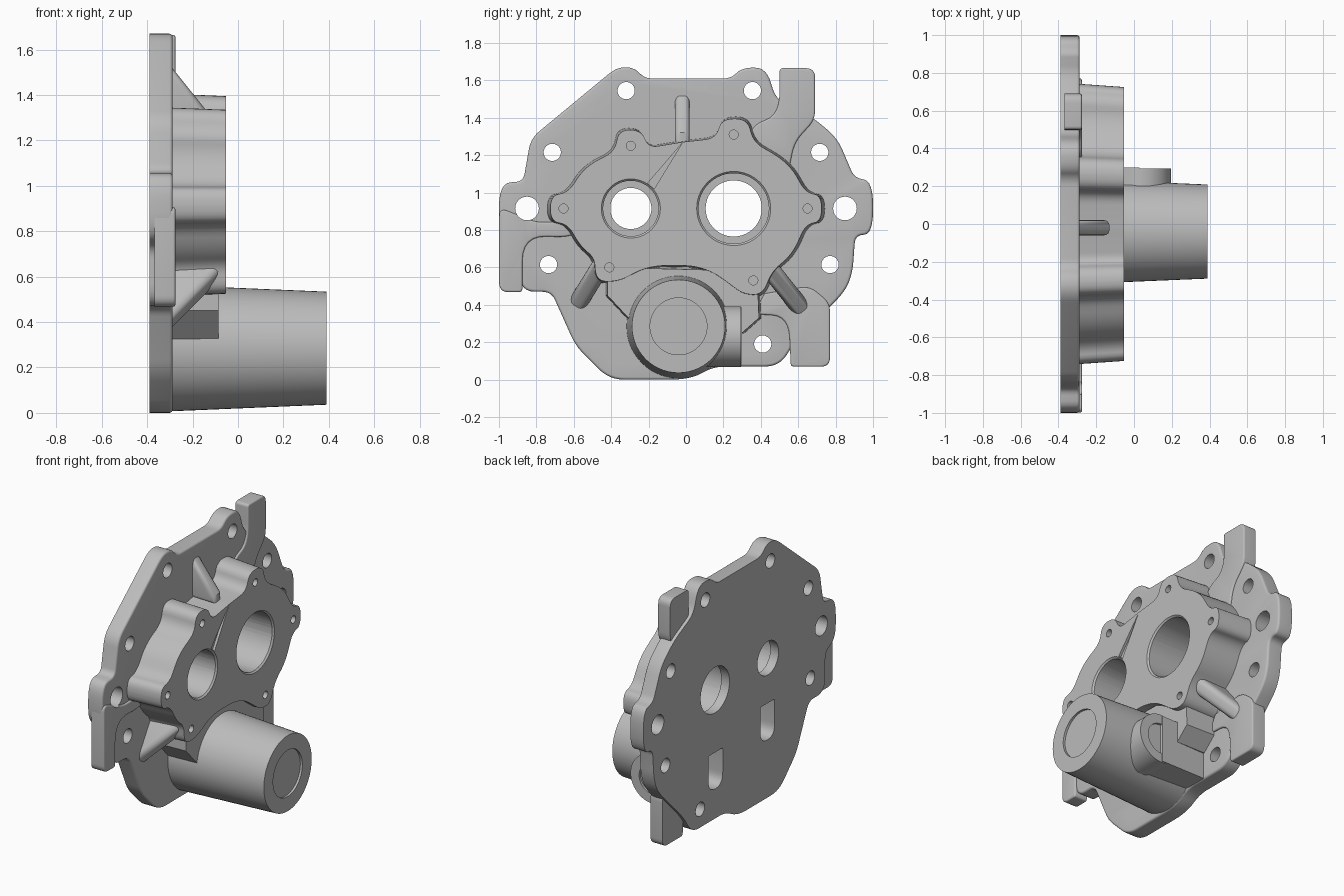
import bpy, bmesh, math
from mathutils import Matrix, Vector

if "Cube" in bpy.data.objects:
    bpy.data.objects.remove(bpy.data.objects["Cube"])

metal = bpy.data.materials.new("cast_metal_grey")
metal.use_nodes = True
GREY = (0.5, 0.5, 0.5, 1)
metal.diffuse_color = GREY
metal.node_tree.nodes["Principled BSDF"].inputs["Base Color"].default_value = GREY

# Axis frame: profile u runs along y, v along z, and depth w along x
FACE = Matrix(((0, 0, 1, 0), (1, 0, 0, 0), (0, 1, 0, 0), (0, 0, 0, 1)))


def finish(bm, name):
    bmesh.ops.recalc_face_normals(bm, faces=bm.faces)
    mesh = bpy.data.meshes.new(name)
    bm.to_mesh(mesh)
    bm.free()
    mesh.materials.append(metal)
    ob = bpy.data.objects.new(name, mesh)
    bpy.context.collection.objects.link(ob)
    return ob


def rounded(corners, steps=6):
    """Turn (u, v, radius) corners into an outline with curved corners."""
    out = []
    for i, (u, v, r) in enumerate(corners):
        p = Vector((u, v))
        a = Vector(corners[i - 1][:2]) - p
        b = Vector(corners[(i + 1) % len(corners)][:2]) - p
        if not r:
            out.append(p)
            continue
        a = p + a.normalized() * min(r, a.length * .48)
        b = p + b.normalized() * min(r, b.length * .48)
        for k in range(steps + 1):
            t = k / steps
            out.append(a * (1 - t) ** 2 + p * 2 * t * (1 - t) + b * t * t)
    return out


def inset(points, d):
    """Move a closed outline inward by d with mitred corners."""
    n = len(points)
    area = sum(points[i - 1].cross(points[i]) for i in range(n))
    sign = 1 if area > 0 else -1
    out = []
    for i, p in enumerate(points):
        a = (p - points[i - 1]).normalized()
        b = (points[(i + 1) % n] - p).normalized()
        normal = Vector((-a.y - b.y, a.x + b.x)) * sign
        out.append(p + normal * d / max(1 + a.dot(b), .4))
    return out


def prism(name, outline, w0, w1, frame=FACE, bevel=0, both=False, flare=0):
    """Extrude an outline; flare widens the w0 end for casting draft."""
    top = [Vector(p) for p in outline]
    n = len(top)
    mid = sum(top, Vector((0, 0))) / n
    base = [mid + (p - mid) * (1 + flare) for p in top]
    arc = [k * math.pi / 8 for k in range(5)] if bevel else [0]
    rings = [(inset(top, bevel * (1 - math.cos(t))),
              w1 - bevel * (1 - math.sin(t))) for t in arc]
    if both:
        rings = [(ring, w0 + w1 - w) for ring, w in reversed(rings)] + rings
    else:
        rings.insert(0, (base, w0))
    bm = bmesh.new()
    loops = [[bm.verts.new((p.x, p.y, w)) for p in ring] for ring, w in rings]
    bm.faces.new(loops[0])
    bm.faces.new(loops[-1])
    for low, high in zip(loops, loops[1:]):
        for i in range(n):
            bm.faces.new((low[i - 1], low[i], high[i], high[i - 1]))
    bm.transform(frame)
    return finish(bm, name)


def rod(name, centre, axis, length, r0, r1=None):
    """Cylinder or cone starting at centre and running along axis."""
    bm = bmesh.new()
    bmesh.ops.create_cone(bm, cap_ends=True, segments=56, radius1=r0,
                          radius2=r0 if r1 is None else r1, depth=length)
    turn = Vector((0, 0, 1)).rotation_difference(Vector(axis)).to_matrix().to_4x4()
    bm.transform(Matrix.Translation(centre) @ turn
                 @ Matrix.Translation((0, 0, length / 2)))
    return finish(bm, name)


def rib(name, outer, inner, width, height):
    """Sloping stiffener from the plate up to the raised housing."""
    o, i = Vector((0, *outer)), Vector((0, *inner))
    along = (i - o).normalized()
    up = Vector((1, 0, 0))
    frame = Matrix((along, up, along.cross(up))).transposed().to_4x4()
    frame.translation = o + up * -.36
    run = (i - o).length
    shape = [(0, 0), (run + .06, 0), (run + .06, height), (run, height), (0, .07)]
    return prism(name, shape, -width / 2, width / 2, frame, width * .35, True)


def cut(targets, cutter):
    """Subtract one cutter from every target, then discard it."""
    for target in targets:
        mod = target.modifiers.new("Cut", 'BOOLEAN')
        mod.operation, mod.solver, mod.object = 'DIFFERENCE', 'EXACT', cutter
        bpy.context.view_layer.objects.active = target
        bpy.ops.object.modifier_apply(modifier=mod.name)
    bpy.data.objects.remove(cutter)


def drill(targets, y, z, r, x0, x1, r1=None):
    cut(targets, rod("drill", (x0, y, z), (1, 0, 0), x1 - x0, r, r1))


# Mounting plate with ears and bolt bumps
plate = prism("mounting_plate", rounded([
    (-.41, 0, .08), (.02, 0, .1), (.15, .07, .06), (.5, .07, .08),
    (.58, .2, .1), (.85, .47, .08), (.89, .57, .06), (.905, .77, .04),
    (1, .78, .13), (1, 1.06, .13), (.9, 1.08, .04), (.81, 1.29, .07),
    (.68, 1.4, .06), (.48, 1.5, .06), (.43, 1.668, .1), (.3, 1.668, .06),
    (.24, 1.61, .04), (-.22, 1.61, .04), (-.28, 1.67, .06), (-.37, 1.67, .06),
    (-.83, 1.29, .06), (-.87, 1.06, .04), (-1, 1.05, .13), (-1, .78, .1),
    (-.89, .73, .05), (-.89, .47, .1), (-.72, .47, .05), (-.59, .18, .06)]),
    -.39, -.288, bevel=.014)

# Corner tabs, set forward of the plate's back
tab_shapes = {
    "upper_tab": [(.5, 1.665, .02), (.69, 1.665, .05), (.69, 1.39, .05),
                  (.58, 1.27, .06), (.55, 1.12, 0), (.3, 1.2, 0),
                  (.36, 1.36, .05), (.5, 1.42, .12)],
    "side_tab": [(-.999, .92, .05), (-.999, .468, .05), (-.875, .468, .02),
                 (-.875, .77, .14), (-.6, .76, .1), (-.5, .85, 0), (-.8, .84, .05)],
    "lower_tab": [(.56, .069, .02), (.77, .069, .05), (.77, .41, .05),
                  (.66, .5, .05), (.42, .46, 0), (.36, .35, .02), (.55, .34, .12)]}
tabs = [prism(name, rounded(shape), -.368, -.276, bevel=.01)
        for name, shape in tab_shapes.items()]

# Raised gear housing with six screw lobes
housing = prism("gear_housing", rounded([
    (-.02, 1.27, .02), (-.2, 1.24, .05), (-.24, 1.335, .08), (-.36, 1.335, .08),
    (-.38, 1.22, .06), (-.54, 1.14, .1), (-.63, 1.0, .06), (-.725, .985, .08),
    (-.725, .845, .08), (-.63, .83, .06), (-.57, .72, .08), (-.49, .65, .04),
    (-.48, .525, .08), (-.36, .525, .06), (-.2, .61, .1), (.1, .61, .12),
    (.31, .455, .05), (.41, .455, .06), (.46, .58, .06), (.57, .67, .1),
    (.64, .83, .06), (.725, .845, .08), (.725, .985, .08), (.64, 1.0, .06),
    (.55, 1.16, .12), (.36, 1.27, .06), (.33, 1.395, .09), (.19, 1.395, .09),
    (.16, 1.29, .06)]), -.31, -.052, flare=.025)

# Tapered valve barrel, side port and the webs that carry them
barrel = rod("valve_barrel", (-.32, -.04, .285), (1, 0, 0), .71, .279, .249)
port = rod("side_port", (.035, -.02, .23), (0, 1, 0), .315, .162)
block = prism("port_block", [(-.02, .075), (.3, .075), (.3, .385), (-.02, .385)],
              -.31, .03)
web = prism("barrel_web", [(-.42, .6), (-.42, .45), (-.28, .3), (.3, .25),
                           (.39, .33), (.38, .58)], -.31, -.085, flare=.03)

# Stiffening ribs
ribs = [rib("top_rib", (-.02, 1.52), (-.02, 1.32), .08, .23),
        rib("lower_rib_a", (-.59, .39), (-.46, .6), .1, .28),
        rib("lower_rib_b", (.64, .35), (.45, .59), .1, .28)]

# Bolt holes through the plate and the two ears
flange = [plate] + tabs
for y, z in [(-.32, 1.545), (.355, 1.545), (-.715, 1.215), (.715, 1.215),
             (-.735, .615), (.77, .615), (-.365, .125), (.41, .19)]:
    drill(flange, y, z, .046, -.45, -.2)
for side in (-1, 1):
    drill(flange, side * .85, .915, .063, -.45, -.2)

# Blind screw holes in the lobes
for y, z in [(-.295, 1.25), (.255, 1.31), (-.655, .915),
             (.65, .915), (-.41, .6), (.36, .53)]:
    drill([housing, web] + ribs, y, z, .024, -.15, 0)

# Shaft bores with wider bearing seats and a chamfered mouth
for y, r in [(-.295, .11), (.255, .15)]:
    drill([plate, housing], y, .915, r, -.45, .05)
    drill([plate, housing], y, .915, r + .038, -.33, .05)
    drill([housing], y, .915, r + .036, -.064, -.04, r + .06)

# Shallow recesses on the barrel end and side port
drill([barrel], -.04, .285, .152, .375, .45)
cut([port], rod("port_recess", (.035, .28, .23), (0, 1, 0), .1, .1))

# Oil grooves on the housing face
for tip in ([(-.205, 1.05), (-.17, 1.02)], [(.1, 1.08), (.17, 1.04)]):
    cut([housing], prism("groove", [(-.02, 1.265)] + tip, -.068, -.03))

# Round-bottomed pockets in the back
for y, z in [(.25, .385), (-.29, .5)]:
    shape = [(y - .075, z - .12, .08), (y + .075, z - .12, .08),
             (y + .075, z + .12, .01), (y - .075, z + .12, .01)]
    cut([plate, tabs[2], housing, barrel, block, web],
        prism("pocket", rounded(shape), -.45, -.27))

bpy.ops.object.select_all(action='DESELECT')
solids = flange + ribs + [housing, barrel, port, block, web]
for ob in solids:
    ob.select_set(True)
bpy.context.view_layer.objects.active = plate
bpy.ops.object.shade_smooth_by_angle(angle=math.radians(32))
